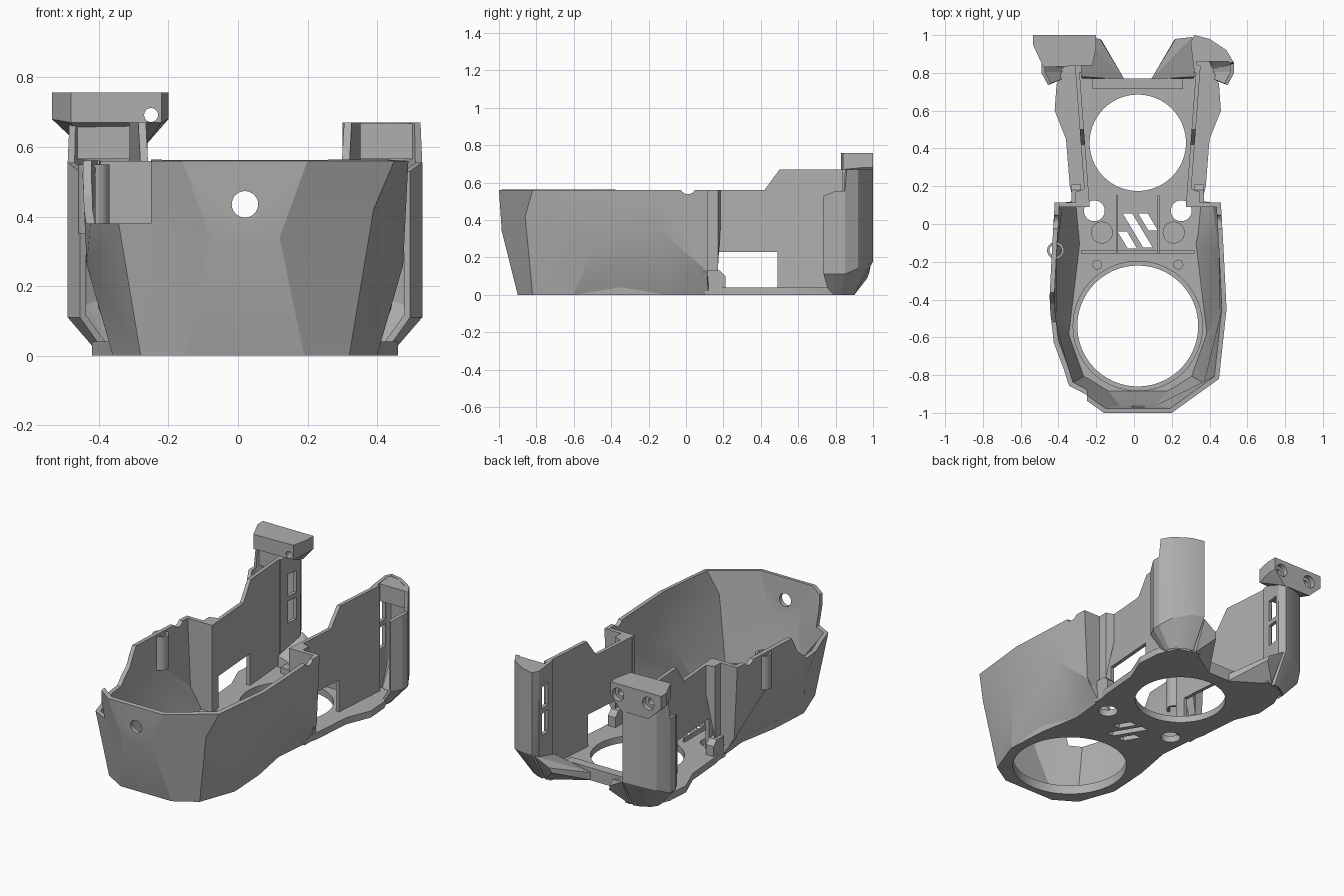
import bpy, bmesh, math
from mathutils import Vector, Matrix

if "Cube" in bpy.data.objects:
    bpy.data.objects.remove(bpy.data.objects["Cube"], do_unlink=True)

CX = 0.02  # symmetry plane of the casing

mat = bpy.data.materials.new("plain grey plastic")
mat.use_nodes = True
GREY = (0.43, 0.43, 0.43, 1)
mat.diffuse_color = GREY
mat.node_tree.nodes["Principled BSDF"].inputs["Base Color"].default_value = GREY


def finish(bm, name):
    bmesh.ops.recalc_face_normals(bm, faces=bm.faces[:])
    me = bpy.data.meshes.new(name)
    bm.to_mesh(me)
    bm.free()
    me.materials.append(mat)
    ob = bpy.data.objects.new(name, me)
    bpy.context.collection.objects.link(ob)
    return ob


def apply(ob, mod):
    bpy.context.view_layer.objects.active = ob
    bpy.ops.object.modifier_apply(modifier=mod.name)


def prism(name, pts, z0, z1):
    bm = bmesh.new()
    face = bm.faces.new([bm.verts.new((x, y, z0)) for x, y in pts])
    top = bmesh.ops.extrude_face_region(bm, geom=[face])["geom"]
    for v in top:
        if isinstance(v, bmesh.types.BMVert):
            v.co.z = z1
    return finish(bm, name)


def hull(name, pts):
    bm = bmesh.new()
    for p in pts:
        bm.verts.new(p)
    bmesh.ops.convex_hull(bm, input=bm.verts[:])
    return finish(bm, name)


def box(name, x0, x1, y0, y1, z0, z1):
    return hull(name, [(x, y, z) for x in (x0, x1) for y in (y0, y1) for z in (z0, z1)])


def cyl(name, centre, r, depth, axis="Z", seg=48):
    bm = bmesh.new()
    bmesh.ops.create_cone(bm, cap_ends=True, segments=seg, radius1=r, radius2=r, depth=depth)
    if axis != "Z":
        rot = Matrix.Rotation(math.pi / 2, 3, "Y" if axis == "X" else "X")
        bmesh.ops.rotate(bm, matrix=rot, verts=bm.verts[:])
    bmesh.ops.translate(bm, vec=Vector(centre), verts=bm.verts[:])
    return finish(bm, name)


def loft(name, rings, thick):
    """Open skin through rings of equal length, thickened inward."""
    bm = bmesh.new()
    rows = [[bm.verts.new(p) for p in ring] for ring in rings]
    for a, b in zip(rows, rows[1:]):
        for i in range(len(a) - 1):
            bm.faces.new((a[i], a[i + 1], b[i + 1], b[i]))
    ob = finish(bm, name)
    mod = ob.modifiers.new("thickness", "SOLIDIFY")
    mod.thickness = thick
    mod.offset = -1
    mod.use_even_offset = True
    apply(ob, mod)
    return ob


def cut(ob, cutters):
    for c in cutters:
        mod = ob.modifiers.new("cut", "BOOLEAN")
        mod.operation = "DIFFERENCE"
        mod.solver = "EXACT"
        mod.object = c
        apply(ob, mod)
        bpy.data.objects.remove(c, do_unlink=True)


def both(half):
    """Mirror a half outline (front centre to back) into a full one."""
    left = [(CX - p[0], *p[1:]) for p in reversed(half)]
    return left + [(CX + p[0], *p[1:]) for p in half]


# Floor plate with its openings
floor_half = [(0.17, -0.9), (0.3, -0.82), (0.38, -0.6), (0.365, -0.35), (0.32, -0.1),
              (0.34, 0.12), (0.36, 0.2), (0.38, 0.45), (0.44, 0.6), (0.43, 0.74),
              (0.38, 0.86), (0.25, 0.9), (0.2, 0.77)]
floor = prism("floor_plate", both(floor_half), 0, 0.04)
holes = [cyl("cut_front", (CX, -0.54, 0), 0.32, 0.3, seg=72),
         cyl("cut_rear", (CX, 0.43, 0), 0.255, 0.3, seg=72)]
for s in (1, -1):
    holes.append(cyl("cut_screw", (CX + s * 0.23, 0.07, 0), 0.055, 0.3))
for x, y, h in ((-0.035, -0.085, 0.045), (0.02, -0.035, 0.09), (0.075, 0.01, 0.045)):
    slat = [(x - h * 0.6 - 0.025, y + h), (x - h * 0.6 + 0.025, y + h),
            (x + h * 0.6 + 0.025, y - h), (x + h * 0.6 - 0.025, y - h)]
    holes.append(prism("cut_vent", slat, -0.1, 0.1))
cut(floor, holes)

# Faceted front shell
low = [(0.17, -0.9, 0), (0.3, -0.82, 0), (0.38, -0.6, 0), (0.32, -0.1, 0), (0.34, 0.12, 0)]
mid = [(0.1, -0.985, 0.34), (0.37, -0.86, 0.42), (0.455, -0.5, 0.26),
       (0.455, -0.15, 0.35), (0.42, 0.11, 0.13)]
top = [(0.18, -1, 0.56), (0.43, -0.82, 0.56), (0.47, -0.45, 0.56),
       (0.455, -0.15, 0.56), (0.44, 0.11, 0.56)]
shell = loft("front_shell", [both(low), both(mid), both(top)], 0.025)
side_gap = [(-0.34, 0.6), (-0.42, 0.46), (-0.52, 0.38), (-1.1, 0.38), (-1.1, 0.6)]
cut(shell, [
    cyl("cut_front_hole", (CX, -1, 0.435), 0.038, 0.3, "Y"),
    cyl("cut_notch", (CX, 0.01, 0.58), 0.042, 2, "X"),
    hull("cut_side_gap", [(x, y, z) for x in (-0.7, -0.25) for y, z in side_gap]),
])

# Lip around the big front opening
rim = cyl("front_opening_rim", (CX, -0.54, 0.03), 0.345, 0.05, seg=72)
cut(rim, [cyl("cut_rim", (CX, -0.54, 0), 0.32, 0.3, seg=72)])

# Rear column outline: half-x, y, top height
column = [(0.475, 0.735, 0.53), (0.51, 0.8, 0.555), (0.51, 0.85, 0.555), (0.505, 0.86, 0.67),
          (0.47, 0.92, 0.67), (0.38, 0.98, 0.67), (0.3, 1.0, 0.67), (0.28, 0.96, 0.67),
          (0.3, 0.8, 0.67)]

for s, side in ((1, "left"), (-1, "right")):
    def m(pts):
        return [(CX + s * p[0], *p[1:]) for p in pts]

    # Thin side wall with stepped top and a window
    wall = []
    for y, z in ((0.1, 0.02), (0.1, 0.56), (0.42, 0.56), (0.5, 0.67), (0.84, 0.67), (0.84, 0.02)):
        u = 0.255 + (y - 0.1) * 0.075
        wall.append((u, y, z))
    bm = bmesh.new()
    inner = [bm.verts.new(p) for p in m(wall)]
    outer = [bm.verts.new(p) for p in m([(u + 0.022, y, z) for u, y, z in wall])]
    bm.faces.new(inner)
    bm.faces.new(outer)
    for i in range(len(wall)):
        j = (i + 1) % len(wall)
        bm.faces.new((inner[i], inner[j], outer[j], outer[i]))
    panel = finish(bm, side + "_side_wall")
    xs = sorted((CX + s * 0.2, CX + s * 0.4))
    cut(panel, [box("cut_window", *xs, 0.155, 0.49, 0.04, 0.23)])

    # Cross wall joining the shell to the side wall, and its foot
    hull(side + "_cross_wall", m([(0.255, y, z) for y in (0.09, 0.115) for z in (0.02, 0.56)]
         + [(0.44, y, 0.56) for y in (0.09, 0.115)] + [(0.42, y, 0.13) for y in (0.09, 0.115)]
         + [(0.34, y, 0.02) for y in (0.09, 0.115)]))
    hull(side + "_foot", m([(u, y, z) for u in (0.3, 0.35) for y, z in
         ((0.1, 0), (0.1, 0.13), (0.18, 0.13), (0.21, 0.1), (0.21, 0))]))
    hull(side + "_wall_rib", m([(u, y, z) for u in (0.27, 0.36) for y in (0.11, 0.19)
                                for z in (0.45, 0.56)][:4]
         + [(0.33, y, z) for y in (0.11, 0.17) for z in (0.13, 0.56)]))

    # Hollow rear column, tapered at the base, open to the front
    base = [(0.3 + (u - 0.3) * 0.55, 0.8 + (y - 0.8) * 0.5, 0) for u, y, z in column]
    knee = [(u, y, 0.11 + max(0, y - 0.85) * 0.45) for u, y, z in column]
    post = loft(side + "_rear_column", [m(base), m(knee), m(column)], 0.02)
    xs = sorted((CX + s * 0.2, CX + s * 0.335))
    cut(post, [box("cut_slot", *xs, 0.86, 0.93, z, z + 0.13) for z in (0.27, 0.43)])
    prism(side + "_column_cap", [p[:2] for p in m(column[3:8] + [(0.3, 0.86, 0)])], 0.565, 0.668)

    # Sloping brace between floor and column
    hull(side + "_brace", m([(0.07, 0.765, 0), (0.07, 0.765, 0.045), (0.29, 0.765, 0),
         (0.28, 0.9, 0), (0.19, 0.97, 0.09), (0.2, 0.98, 0.12), (0.29, 0.99, 0.17),
         (0.3, 0.78, 0.1)]))

    # Bosses on the floor
    cyl(side + "_boss", (CX + s * 0.19, -0.045, 0.05), 0.058, 0.05)
    cyl(side + "_small_boss", (CX + s * 0.215, -0.215, 0.04), 0.026, 0.03, seg=24)
    box(side + "_centre_rib", *sorted((CX + s * 0.105, CX + s * 0.115)), -0.15, 0.15, 0.03, 0.065)

# Ridges across the floor
box("rear_ridge", CX - 0.24, CX + 0.24, 0.715, 0.77, 0, 0.075)
box("centre_ridge", CX - 0.3, CX + 0.3, -0.155, -0.14, 0.03, 0.055)

# Flared mounting head on the right column
head = [(-0.535, 1, 0.757), (-0.2, 1, 0.757), (-0.2, 1, 0.68), (-0.27, 1, 0.6),
        (-0.45, 1, 0.6), (-0.535, 1, 0.68), (-0.535, 0.95, 0.757), (-0.535, 0.95, 0.68),
        (-0.2, 0.94, 0.757), (-0.2, 0.94, 0.68), (-0.48, 0.83, 0.757), (-0.22, 0.84, 0.757),
        (-0.48, 0.83, 0.67), (-0.22, 0.84, 0.67)]
mount = hull("mounting_head", head)
cut(mount, [cyl("cut_bolt", (-0.25, 0.95, 0.692), 0.02, 0.6, "Y", 32),
            cyl("cut_bolt_head", (-0.25, 1.0, 0.692), 0.038, 0.06, "Y", 32),
            cyl("cut_second_bolt", (-0.45, 1.0, 0.692), 0.02, 0.2, "Y", 32),
            cyl("cut_second_head", (-0.45, 1.0, 0.692), 0.038, 0.06, "Y", 32)])

# Cable guide on the right side of the shell
guide = cyl("cable_guide", (-0.415, -0.14, 0.45), 0.045, 0.2, seg=32)
cut(guide, [cyl("cut_guide", (-0.415, -0.14, 0.45), 0.032, 0.4, seg=32)])

# Smooth the round parts, keep the facets crisp
for ob in bpy.context.scene.objects:
    ob.select_set(ob.type == "MESH")
    if ob.type == "MESH":
        bpy.context.view_layer.objects.active = ob
bpy.ops.object.shade_smooth_by_angle(angle=math.radians(20))
bpy.ops.object.select_all(action="DESELECT")
